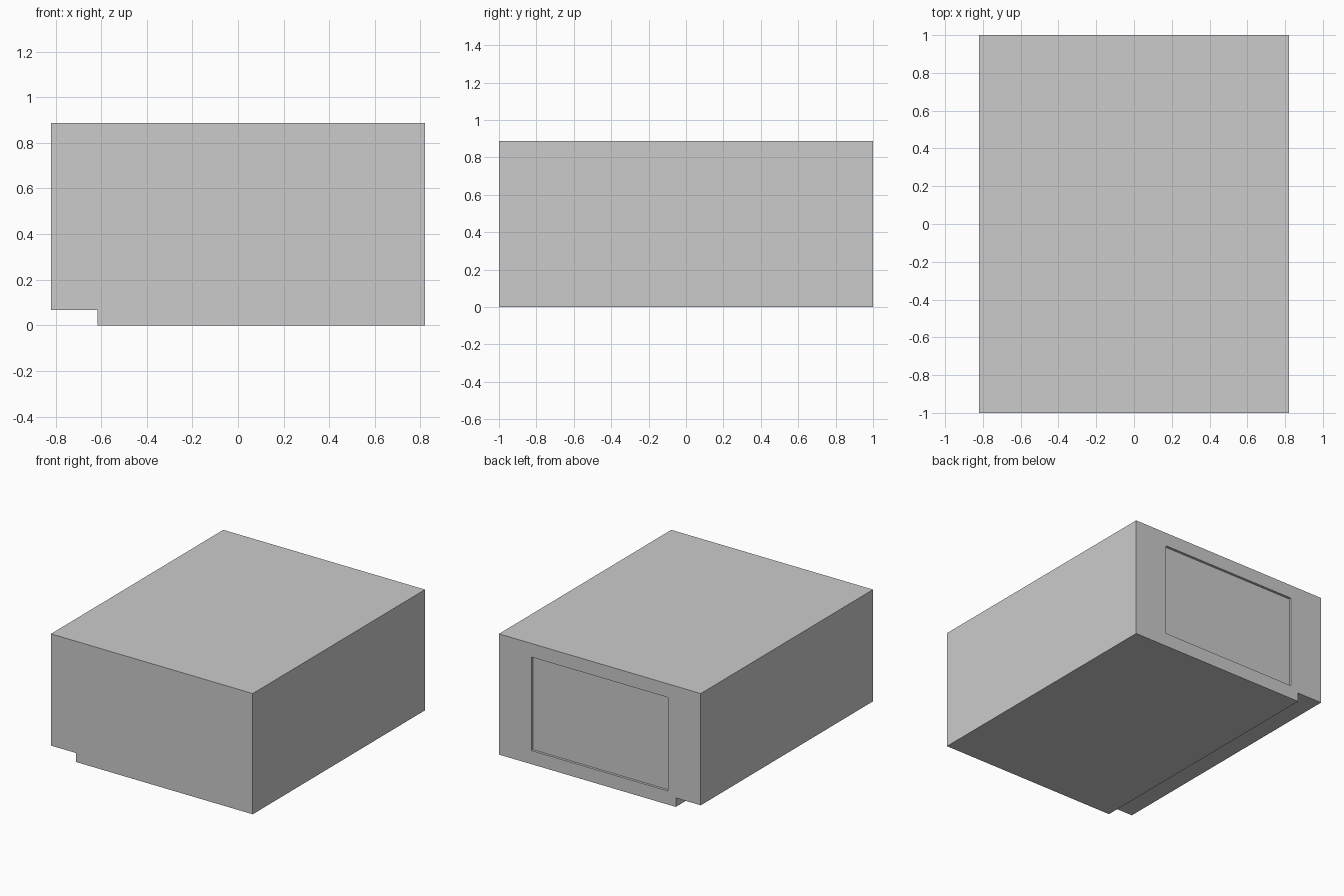
import bpy, bmesh

if "Cube" in bpy.data.objects:
    bpy.data.objects.remove(bpy.data.objects["Cube"])

HALF_LEN = 1.0
# front outline (x, z): box with a step along the lower left edge
OUTLINE = [(-0.617, 0), (0.82, 0), (0.82, 0.887), (-0.82, 0.887),
           (-0.82, 0.066), (-0.617, 0.066)]
# recessed rear panel
PANEL_X, PANEL_Z0, PANEL_Z1, PANEL_DEPTH = (-0.555, 0.557), 0.10, 0.787, 0.018


def new_object(name, bm):
    bmesh.ops.recalc_face_normals(bm, faces=bm.faces)
    mesh = bpy.data.meshes.new(name)
    bm.to_mesh(mesh)
    bm.free()
    obj = bpy.data.objects.new(name, mesh)
    bpy.context.collection.objects.link(obj)
    return obj


def extrude_outline(name, points, y0, y1):
    """Extrude an x-z outline along y."""
    bm = bmesh.new()
    face = bm.faces.new([bm.verts.new((x, y0, z)) for x, z in points])
    out = bmesh.ops.extrude_face_region(bm, geom=[face])
    moved = [v for v in out["geom"] if isinstance(v, bmesh.types.BMVert)]
    bmesh.ops.translate(bm, verts=moved, vec=(0, y1 - y0, 0))
    return new_object(name, bm)


# main housing
housing = extrude_outline("stepped_housing", OUTLINE, -HALF_LEN, HALF_LEN)

# cutter for the shallow rear panel recess
xa, xb = PANEL_X
cutter = extrude_outline("rear_recess_cutter",
                         [(xa, PANEL_Z0), (xb, PANEL_Z0), (xb, PANEL_Z1), (xa, PANEL_Z1)],
                         HALF_LEN - PANEL_DEPTH, HALF_LEN + 0.1)
cutter.hide_render = True
cutter.hide_set(True)

cut = housing.modifiers.new("rear_recess", 'BOOLEAN')
cut.operation = 'DIFFERENCE'
cut.solver = 'EXACT'
cut.object = cutter
